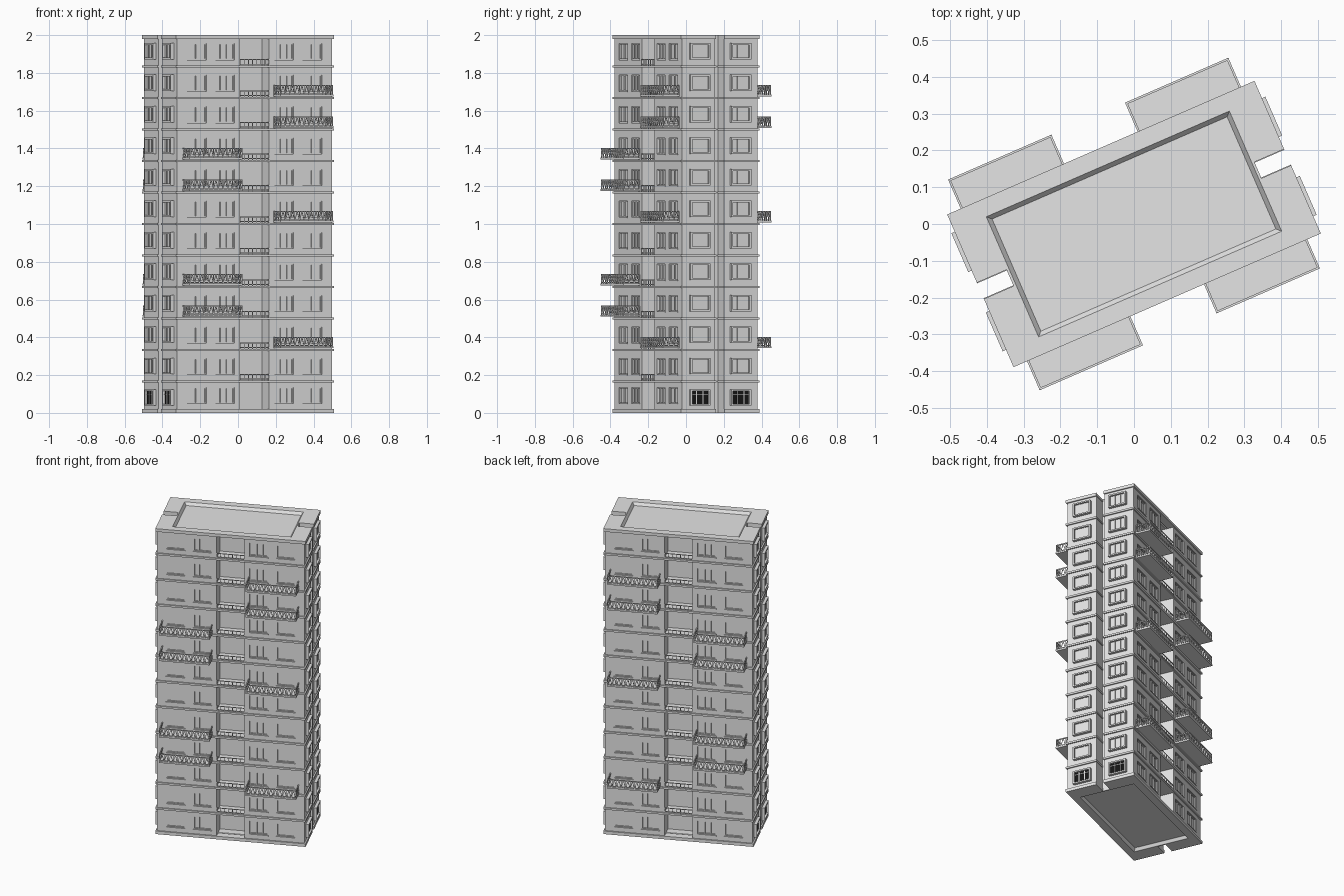
import bpy, bmesh, math
from mathutils import Vector, Matrix

if "Cube" in bpy.data.objects:
    bpy.data.objects.remove(bpy.data.objects["Cube"])

ANGLE = math.radians(23.5)
FLOORS, H = 12, 2 / 12
QUADS = [(su, sv) for su in (-1, 1) for sv in (-1, 1)]


def material(name, c):
    m = bpy.data.materials.new(name)
    m.diffuse_color = (c, c, c, 1)
    m.use_nodes = True
    m.node_tree.nodes["Principled BSDF"].inputs["Base Color"].default_value = m.diffuse_color
    return m


GREY = material("light_grey", 0.78)
BLACK = material("dark_glass", 0.008)


class Part:
    """Collects boxes and bars in building coordinates, then makes one object."""

    def __init__(self, name, mat=GREY):
        self.name, self.mat, self.bm = name, mat, bmesh.new()

    def box(self, u0, u1, v0, v1, z0, z1):
        m = Matrix.Translation(((u0 + u1) / 2, (v0 + v1) / 2, (z0 + z1) / 2)) @ \
            Matrix.Diagonal((abs(u1 - u0), abs(v1 - v0), abs(z1 - z0), 1))
        bmesh.ops.create_cube(self.bm, size=1, matrix=m)

    def bar(self, a, b, t=0.004):
        a, b = Vector(a), Vector(b)
        d = b - a
        m = Matrix.Translation((a + b) / 2) @ d.to_track_quat('Z', 'Y').to_matrix().to_4x4() @ \
            Matrix.Diagonal((t, t, d.length, 1))
        bmesh.ops.create_cube(self.bm, size=1, matrix=m)

    def pan(self, z0, z1):
        # shallow tray with sloped sides
        def ring(u, v, z):
            return [self.bm.verts.new((a * u, b * v, z)) for a, b in ((-1, -1), (1, -1), (1, 1), (-1, 1))]
        p, q = ring(0.36, 0.178, z0), ring(0.348, 0.166, z1)
        s = 1 if z0 > z1 else -1
        faces = [[p[i], p[(i + 1) % 4], q[(i + 1) % 4], q[i]][::-s] for i in range(4)] + [q[::s]]
        for f in faces:
            self.bm.faces.new(f)

    def done(self):
        me = bpy.data.meshes.new(self.name)
        self.bm.to_mesh(me)
        self.bm.free()
        me.materials.append(self.mat)
        ob = bpy.data.objects.new(self.name, me)
        ob.rotation_euler.z = ANGLE
        bpy.context.collection.objects.link(ob)


# Main body: core with end slots and central loggia recesses
body = Part("building_core")
body.box(-0.367, 0.367, -0.12, 0.12, 0.02, 1.98)
for su, sv in QUADS:
    body.box(su * 0.085, su * 0.447, sv * 0.026, sv * 0.206, 0.02, 1.98)
body.done()

# Facade skin with window openings, long sides
WINDOWS = ((0.115, 0.225), (0.277, 0.39))


def window_z(k):
    return (0.05, 0.135) if k == 0 else (k * H + 0.036, k * H + 0.122)


skin = Part("facade_walls")
frames = Part("window_frames")
for su, sv in QUADS:
    for a, b in ((0.085, 0.115), (0.225, 0.277), (0.39, 0.447)):
        skin.box(su * a, su * b, sv * 0.206, sv * 0.218, 0.02, 1.98)
    for n, (a, b) in enumerate(WINDOWS):
        z = 0.02
        for k in range(FLOORS):
            z0, z1 = window_z(k)
            skin.box(su * a, su * b, sv * 0.206, sv * 0.218, z, z0)
            z = z1
            # frame, mullions and sill
            f = lambda p, q, r, s, o=0.213: frames.box(su * p, su * q, sv * 0.206, sv * o, r, s)
            f(a, a + 0.006, z0, z1)
            f(b - 0.006, b, z0, z1)
            f(a, b, z0, z0 + 0.006)
            f(a, b, z1 - 0.006, z1)
            for t in ((0.38, 0.7) if n == 0 else (0.5,)):
                m = a + (b - a) * t
                f(m - 0.003, m + 0.003, z0, z1)
            f(a - 0.003, b + 0.003, z0 - 0.004, z0, 0.221)
        skin.box(su * a, su * b, sv * 0.206, sv * 0.218, z, 1.98)
skin.done()
frames.done()

# Projecting windows on the short ends, dark on the ground floor
bays = Part("end_window_surrounds")
panes = Part("ground_floor_dark_panes", BLACK)
for su, sv in QUADS:
    for k in range(FLOORS):
        z0, z1 = k * H + 0.038, k * H + 0.124
        a, b = 0.06, 0.175
        f = lambda p, q, r, s, o=0.465: bays.box(su * 0.44, su * o, sv * p, sv * q, r, s)
        f(a, a + 0.01, z0, z1)
        f(b - 0.01, b, z0, z1)
        f(a, b, z0, z0 + 0.009)
        f(a, b, z1 - 0.009, z1)
        for t in (0.35, 0.67):
            m = a + (b - a) * t
            f(m - 0.0025, m + 0.0025, z0, z1, 0.457)
        if k == 0:
            f(a, b, z1 - 0.027, z1 - 0.023, 0.457)
            panes.box(su * 0.445, su * 0.453, sv * (a + 0.01), sv * (b - 0.01), z0 + 0.009, z1 - 0.009)
        else:
            f(a, b, z0, z1, 0.453)
bays.done()
panes.done()

# Floor bands, notched at the end slots
bands = Part("floor_bands")
for k in range(1, FLOORS):
    z0, z1 = k * H - 0.006, k * H + 0.006
    bands.box(-0.364, 0.364, -0.226, 0.226, z0, z1)
    for su, sv in QUADS:
        bands.box(su * 0.36, su * 0.455, sv * 0.022, sv * 0.226, z0, z1)
bands.done()

# Roof and base rims around sloped trays
for name, z0, z1, e, tray in (("roof", 1.98, 2.0, 1.98, (2.0, 1.982)), ("base", 0.0, 0.02, 0.02, (0.0, 0.018))):
    rim = Part(name)
    for s in (-1, 1):
        rim.box(-0.455, 0.455, s * 0.178, s * 0.226, z0, z1)
        rim.box(s * 0.36, s * 0.367, -0.03, 0.03, z0, z1)
    for su, sv in QUADS:
        rim.box(su * 0.36, su * 0.455, sv * 0.024, sv * 0.178, z0, z1)
    rim.pan(*tray)
    rim.done()

# Loggia railings across the central recesses
rails = Part("loggia_railings")
for k in range(1, FLOORS):
    z = k * H
    for sv in (-1, 1):
        v = sv * 0.221
        for h in (0.013, 0.037):
            rails.bar((-0.085, v, z + h), (0.085, v, z + h))
        for i in range(8):
            u = -0.083 + 0.166 * i / 7
            rails.bar((u, v, z), (u, v, z + 0.037), 0.003)
rails.done()

# Projecting balconies: plate plus zigzag railing on three sides
plates = Part("balcony_plates")
lattice = Part("balcony_railings")


def zigzag(p, q, n, z0, z1):
    p, q = Vector(p), Vector(q)
    at = lambda t, z: (*p.lerp(q, t), z)
    lattice.bar(at(0, z1), at(1, z1), 0.006)
    lattice.bar(at(0, z0 + 0.004), at(1, z0 + 0.004))
    for i in range(n):
        t0, t1 = i / n, (i + 1) / n
        lattice.bar(at(t0, z0), at(t0, z1), 0.003)
        lattice.bar(at(t0, z0), at((t0 + t1) / 2, z1), 0.003)
        lattice.bar(at((t0 + t1) / 2, z1), at(t1, z0), 0.003)
    lattice.bar(at(1, z0), at(1, z1), 0.004)


for su, levels in ((-1, (3, 4, 7, 8)), (1, (2, 6, 9, 10))):
    for k in levels:
        for sv in (-1, 1):
            z = k * H + 0.019
            a, b, o = su * 0.112, su * 0.412, sv * 0.309
            plates.box(su * 0.109, su * 0.415, sv * 0.21, sv * 0.312, z - 0.01, z)
            zigzag((a, o), (b, o), 11, z, z + 0.047)
            for u in (a, b):
                zigzag((u, sv * 0.22), (u, o), 3, z, z + 0.047)
plates.done()
lattice.done()
